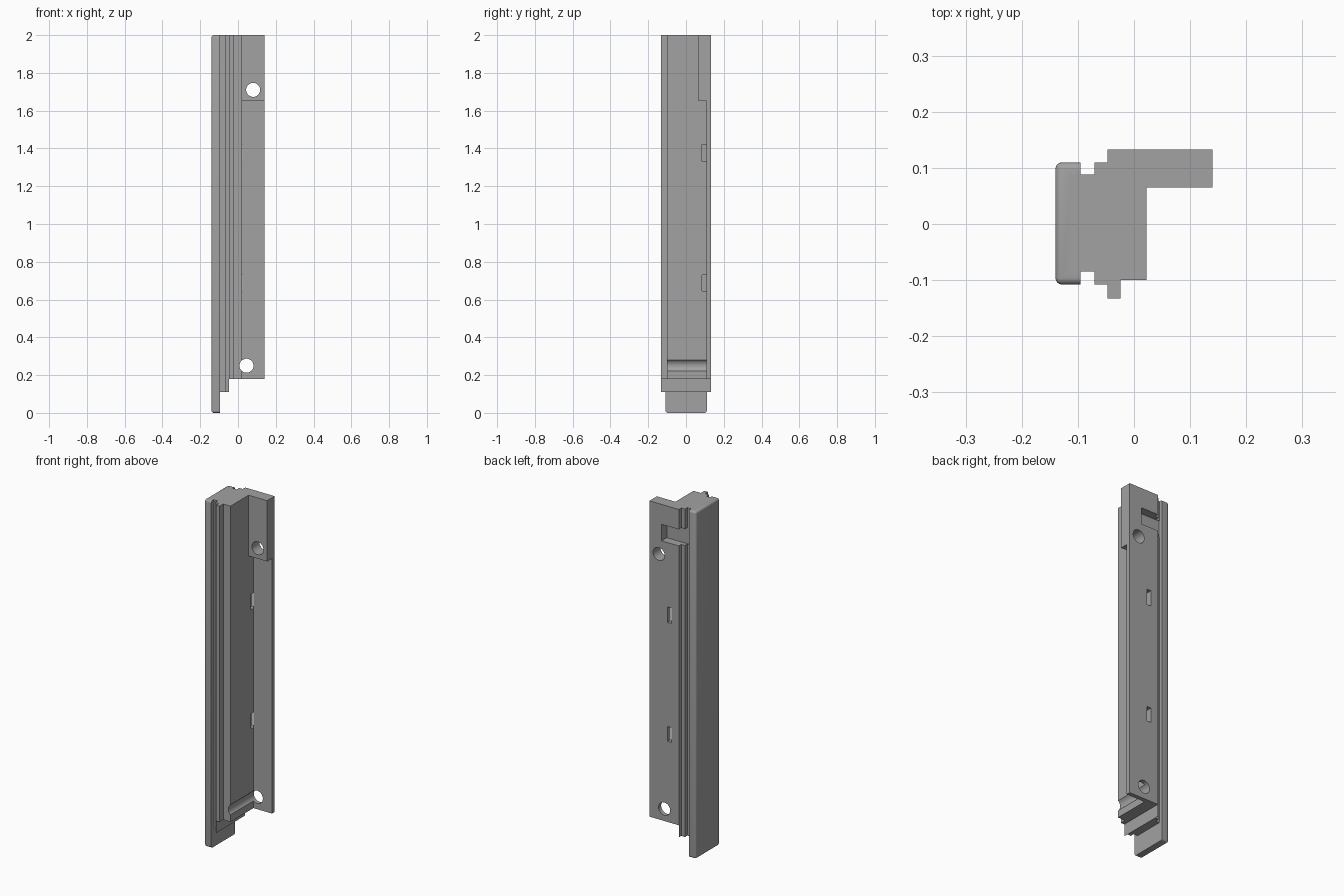
import bpy
import bmesh
import math
from mathutils import Matrix, Vector

default = bpy.data.objects.get("Cube")
if default:
    bpy.data.objects.remove(default, do_unlink=True)

grey = bpy.data.materials.new("plain grey")
grey.use_nodes = True
GREY = (0.36, 0.36, 0.36, 1)
grey.diffuse_color = GREY
grey.node_tree.nodes["Principled BSDF"].inputs["Base Color"].default_value = GREY


def finish(name, bm):
    bmesh.ops.recalc_face_normals(bm, faces=bm.faces)
    mesh = bpy.data.meshes.new(name)
    bm.to_mesh(mesh)
    bm.free()
    mesh.materials.append(grey)
    obj = bpy.data.objects.new(name, mesh)
    bpy.context.collection.objects.link(obj)
    return obj


def box_bm(low, high):
    low, high = Vector(low), Vector(high)
    bm = bmesh.new()
    bmesh.ops.create_cube(bm, size=1)
    bmesh.ops.scale(bm, vec=high - low, verts=bm.verts)
    bmesh.ops.translate(bm, vec=(low + high) / 2, verts=bm.verts)
    return bm


def prism(name, profile, bottom, top):
    bm = bmesh.new()
    face = bm.faces.new([bm.verts.new((x, y, bottom)) for x, y in profile])
    out = bmesh.ops.extrude_face_region(bm, geom=[face])
    verts = [v for v in out["geom"] if isinstance(v, bmesh.types.BMVert)]
    bmesh.ops.translate(bm, vec=(0, 0, top - bottom), verts=verts)
    return finish(name, bm)


def drill(name, x, z, radius):
    bm = bmesh.new()
    bmesh.ops.create_cone(bm, cap_ends=True, segments=40, radius1=radius,
                          radius2=radius, depth=0.6)
    bmesh.ops.transform(bm, verts=bm.verts, matrix=Matrix.Translation((x, 0, z))
                        @ Matrix.Rotation(math.pi / 2, 4, "X"))
    return finish(name, bm)


def combine(target, tool, operation):
    """Bake one boolean into the target and drop the tool."""
    mod = target.modifiers.new(operation, "BOOLEAN")
    mod.operation = operation
    mod.solver = "EXACT"
    mod.object = tool
    graph = bpy.context.evaluated_depsgraph_get()
    mesh = bpy.data.meshes.new_from_object(target.evaluated_get(graph))
    target.modifiers.clear()
    target.data = mesh
    bpy.data.objects.remove(tool, do_unlink=True)


# Grooved body with the mounting flange, as one cross-section
rail = prism("grooved_rail", [
    (-0.11, -0.085), (-0.07, -0.085), (-0.07, -0.108), (-0.047, -0.108),
    (-0.047, -0.133), (-0.024, -0.133), (-0.024, -0.1), (0.022, -0.1),
    (0.022, 0.065), (0.14, 0.065), (0.14, 0.133), (-0.047, 0.133),
    (-0.047, 0.11), (-0.07, 0.11), (-0.07, 0.088), (-0.11, 0.088)], 0.11, 2)

# Stepped foot, thin lower flange, rear pocket and two side slots
cuts = {
    "foot_step": ((-0.047, -0.3, 0), (0.3, 0.3, 0.18)),
    "flange_thinning": ((0.022, 0, 0), (0.3, 0.109, 1.65)),
    "rear_pocket": ((-0.2, 0.085, 1.79), (0.063, 0.3, 1.885)),
    "upper_slot": ((-0.002, 0.085, 1.33), (0.024, 0.3, 1.42)),
    "lower_slot": ((-0.002, 0.085, 0.645), (0.024, 0.3, 0.73)),
}
for name, (low, high) in cuts.items():
    combine(rail, finish(name, box_bm(low, high)), "DIFFERENCE")

# Screw holes; the lower one also grooves the body's side
combine(rail, drill("upper_hole", 0.08, 1.71, 0.037), "DIFFERENCE")
combine(rail, drill("lower_hole", 0.045, 0.25, 0.037), "DIFFERENCE")

# Front plate with rounded outer edges
bm = box_bm((-0.14, -0.108, 0), (-0.095, 0.11, 2))
edges = [e for e in bm.edges if min(v.co.x for v in e.verts) < -0.12
         or max(v.co.x for v in e.verts) < -0.12]
bmesh.ops.bevel(bm, geom=edges, offset=0.012, segments=4, profile=0.5,
                affect="EDGES")
combine(rail, finish("side_plate", bm), "UNION")

# Smooth the holes and rounded edges only
bpy.ops.object.select_all(action="DESELECT")
rail.select_set(True)
bpy.context.view_layer.objects.active = rail
bpy.ops.object.shade_smooth_by_angle(angle=math.radians(35))
